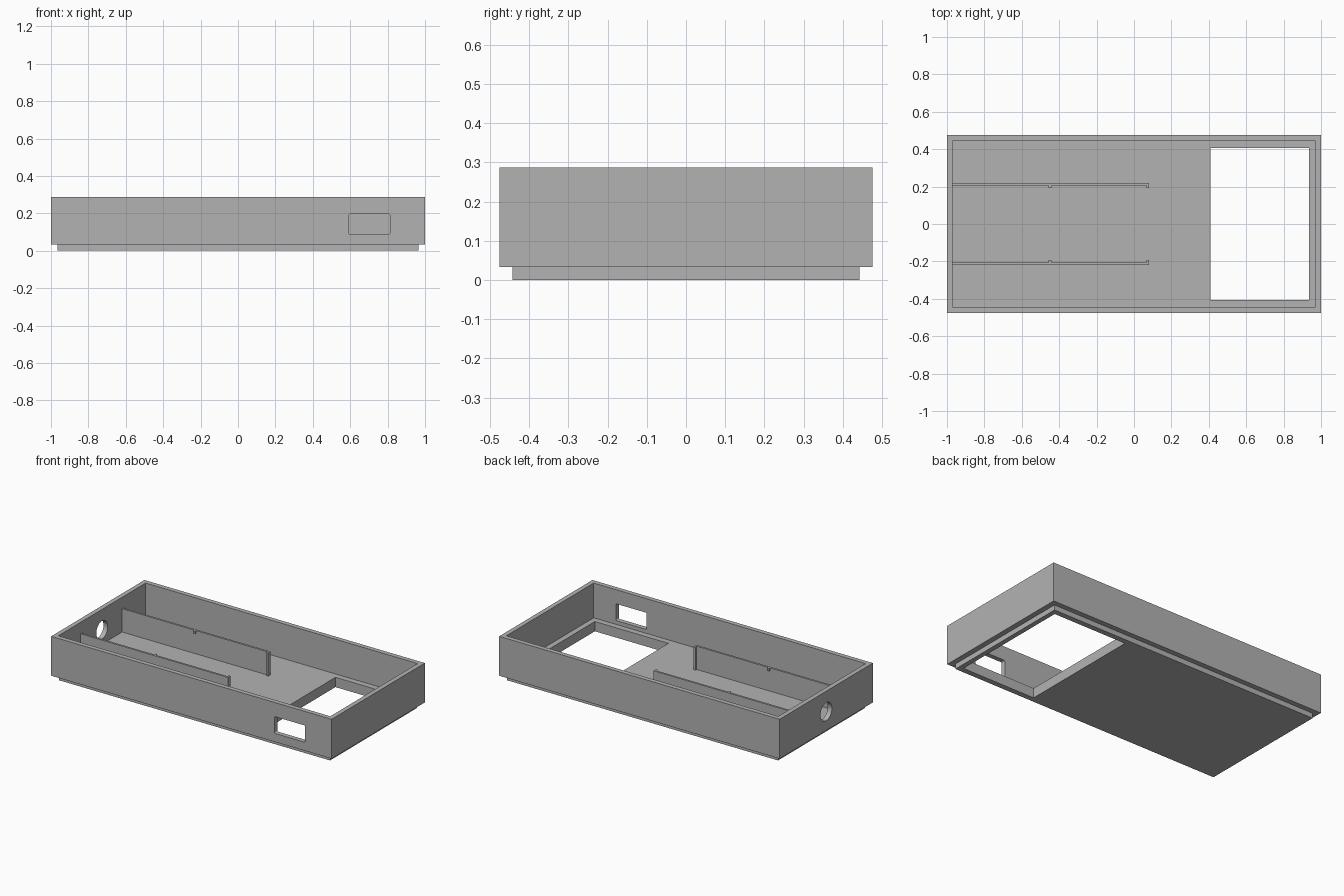
import bpy, bmesh, math
from mathutils import Matrix

old = bpy.data.objects.get("Cube")
if old:
    bpy.data.objects.remove(old, do_unlink=True)

grey = bpy.data.materials.new("plain_grey")
grey.use_nodes = True
colour = (0.45, 0.45, 0.45, 1)
grey.diffuse_color = colour
grey.node_tree.nodes["Principled BSDF"].inputs["Base Color"].default_value = colour


def add_object(name, bm):
    mesh = bpy.data.meshes.new(name)
    bm.to_mesh(mesh)
    bm.free()
    mesh.materials.append(grey)
    obj = bpy.data.objects.new(name, mesh)
    bpy.context.collection.objects.link(obj)
    return obj


def box(name, xs, ys, zs):
    bm = bmesh.new()
    bmesh.ops.create_cube(bm, size=1)
    for v in bm.verts:
        v.co = [r[0] if c < 0 else r[1] for c, r in zip(v.co, (xs, ys, zs))]
    return add_object(name, bm)


def combine(target, tool, operation):
    """Apply a boolean to the target and discard the tool."""
    tool.hide_render = True
    mod = target.modifiers.new(tool.name, 'BOOLEAN')
    mod.operation, mod.solver, mod.object = operation, 'EXACT', tool
    bpy.context.view_layer.objects.active = target
    bpy.ops.object.modifier_apply(modifier=mod.name)
    bpy.data.objects.remove(tool, do_unlink=True)


half_w, half_d = 1.0, 0.475
wall = 0.03
step_z, floor_z, top_z = 0.033, 0.063, 0.287

# Tray body with a stepped base plate that plugs into the part below
tray = box("tray_shell", (-half_w, half_w), (-half_d, half_d), (step_z, top_z))
combine(tray, box("base_plate", (-0.966, 0.966), (-0.442, 0.442), (0, 0.05)), 'UNION')
combine(tray, box("cavity", (-half_w + wall, half_w - wall),
                  (-half_d + wall, half_d - wall), (floor_z, 0.4)), 'DIFFERENCE')

# Large rectangular opening in the floor
combine(tray, box("floor_opening", (0.41, 0.935), (-0.407, 0.407), (-0.1, 0.1)), 'DIFFERENCE')

# Rounded slot through the front wall
slot = box("front_slot", (0.592, 0.812), (-0.6, -0.4), (0.088, 0.196))
bm = bmesh.new()
bm.from_mesh(slot.data)
along = [e for e in bm.edges if abs(e.verts[0].co.y - e.verts[1].co.y) > 0.1]
bmesh.ops.bevel(bm, geom=along, offset=0.008, segments=3, profile=0.5, affect='EDGES')
bm.to_mesh(slot.data)
bm.free()
combine(tray, slot, 'DIFFERENCE')

# Round cable hole through the end wall
bm = bmesh.new()
bmesh.ops.create_cone(bm, cap_ends=True, segments=48, radius1=0.058, radius2=0.058, depth=0.2,
                      matrix=Matrix.Translation((-half_w, 0, 0.155))
                      @ Matrix.Rotation(math.pi / 2, 4, 'Y'))
combine(tray, add_object("cable_hole", bm), 'DIFFERENCE')

# Two inner rails, each with an end post and a small retaining nub
rail_top = 0.213
for side, label in ((-1, "front"), (1, "back")):
    def span(a, b):
        return tuple(sorted((side * a, side * b)))
    box(label + "_rail", (-0.975, 0.08), span(0.205, 0.218), (0.055, rail_top))
    box(label + "_rail_end_post", (0.067, 0.08), span(0.193, 0.206), (0.055, rail_top))
    box(label + "_rail_nub", (-0.456, -0.442), span(0.193, 0.206), (0.195, rail_top))

# Smooth only the curved cut surfaces, keep corners sharp
bpy.ops.object.select_all(action='DESELECT')
tray.select_set(True)
bpy.context.view_layer.objects.active = tray
bpy.ops.object.shade_smooth_by_angle(angle=math.radians(31))
tray.name = "tray"
